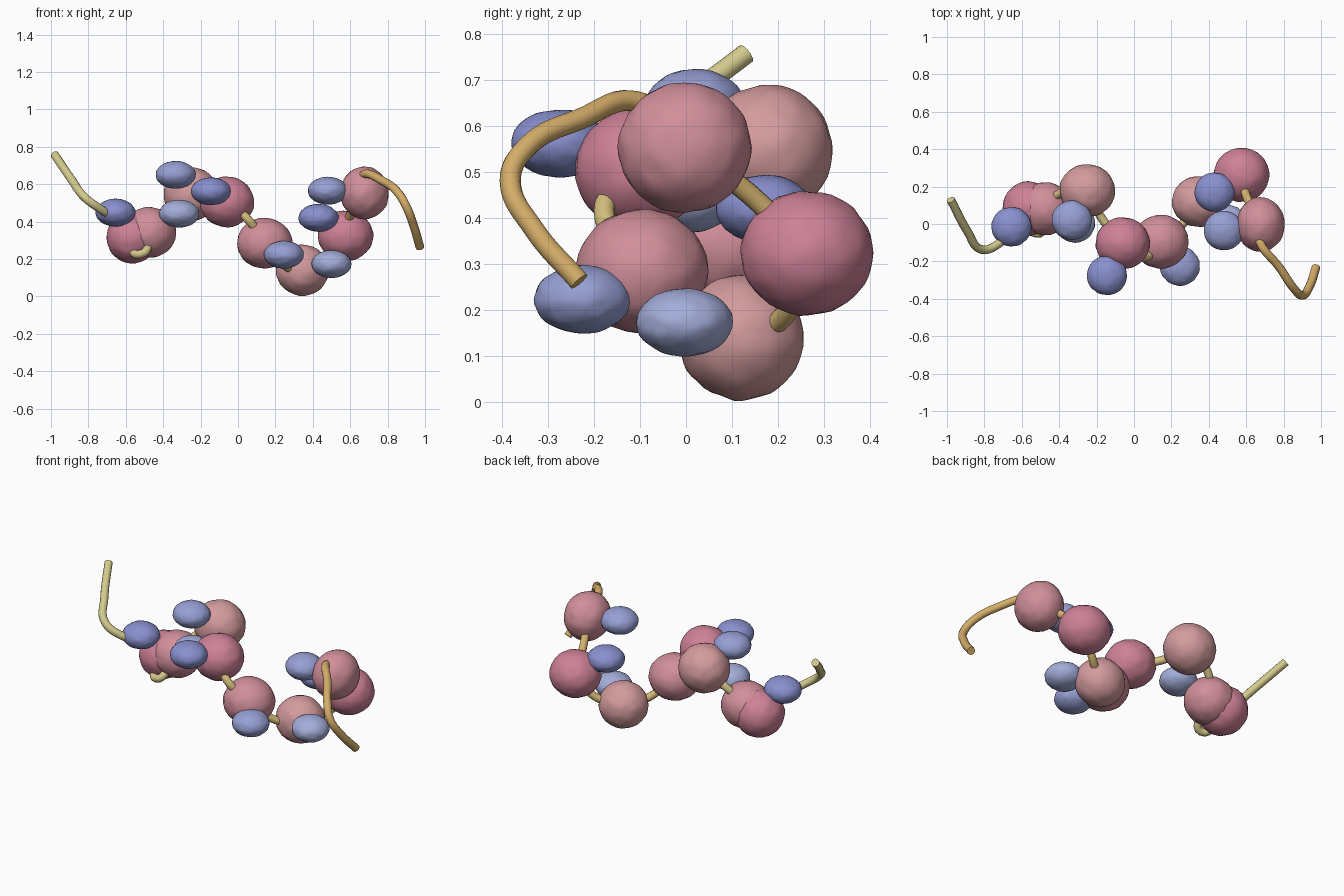
import bpy, bmesh
from mathutils import Vector, noise

if "Cube" in bpy.data.objects:
    bpy.data.objects.remove(bpy.data.objects["Cube"])


def material(name, rgb):
    m = bpy.data.materials.new(name)
    m.diffuse_color = (*rgb, 1)
    m.use_nodes = True
    m.node_tree.nodes["Principled BSDF"].inputs["Base Color"].default_value = m.diffuse_color
    return m


def mix(a, b, t):
    return tuple(p + (q - p) * t for p, q in zip(a, b))


def lumpy_ball(name, centre, radii, mat, seed):
    """Slightly bumpy ellipsoid."""
    bm = bmesh.new()
    bmesh.ops.create_icosphere(bm, subdivisions=4, radius=1)
    offset = Vector((seed * 7.3, seed * 3.1, seed * 1.7))
    for v in bm.verts:
        d = v.co.copy()
        r = 1 + 0.03 * noise.noise(d * 3.5 + offset)
        v.co = Vector(centre) + Vector([d[i] * r * radii[i] for i in range(3)])
    for f in bm.faces:
        f.smooth = True
    me = bpy.data.meshes.new(name)
    bm.to_mesh(me)
    bm.free()
    me.materials.append(mat)
    bpy.context.collection.objects.link(bpy.data.objects.new(name, me))


def strand(name, points, mat, radius=0.023):
    """Round smooth tube through the points."""
    cu = bpy.data.curves.new(name, 'CURVE')
    cu.dimensions = '3D'
    cu.bevel_depth = radius
    cu.bevel_resolution = 4
    cu.resolution_u = 8
    cu.use_fill_caps = True
    sp = cu.splines.new('BEZIER')
    sp.bezier_points.add(len(points) - 1)
    for bp, co in zip(sp.bezier_points, points):
        bp.co = co
        bp.handle_left_type = bp.handle_right_type = 'AUTO'
    cu.materials.append(mat)
    bpy.context.collection.objects.link(bpy.data.objects.new(name, cu))


# Large red beads: centre, radii
beads = [
    ((-.565, .083, .315), (.137, .145, .138)),
    ((-.475, .082, .342), (.145, .142, .135)),
    ((-.25, .178, .547), (.148, .141, .142)),
    ((-.06, -.103, .505), (.145, .138, .134)),
    ((.143, -.095, .284), (.148, .144, .135)),
    ((.345, .12, .14), (.142, .136, .136)),
    ((.575, .263, .324), (.148, .144, .135)),
    ((.677, -.003, .553), (.129, .145, .141)),
]
for i, (c, r) in enumerate(beads):
    rgb = mix((.62, .22, .31), (.66, .33, .34), i % 3 / 2)
    lumpy_ball(f"bead_{i + 1}", c, r, material(f"bead_red_{i + 1}", rgb), i + 1)

# Small flattened blue caps
caps = [(-.655, -.015, .448), (-.333, .02, .65), (-.315, .005, .442),
        (-.145, -.275, .562), (.245, -.225, .223), (.5, -.003, .173),
        (.43, .17, .42), (.48, -.035, .565)]
for i, c in enumerate(caps):
    rgb = mix((.25, .28, .62), (.37, .42, .70), i % 3 / 2)
    lumpy_ball(f"cap_{i + 1}", c, (.107, .105, .074), material(f"cap_blue_{i + 1}", rgb), i + 20)

# Thread: loose tail, short links between beads, loose tail
centres = [b[0] for b in beads]
mids = [(-.525, -.05, .225), (-.39, .165, .46), (-.165, .02, .51), (.05, -.178, .415),
        (.265, .005, .155), (.475, .215, .19), (.605, .14, .45)]
paths = [[(-.98, .13, .757), (-.89, -.04, .625), (-.82, -.135, .53), (-.73, -.11, .463),
          (-.65, -.015, .41), centres[0]]]
paths += [[a, m, b] for a, m, b in zip(centres, mids, centres[1:])]
paths += [[centres[7], (.67, -.09, .648), (.78, -.235, .613), (.855, -.345, .555),
           (.90, -.382, .48), (.94, -.33, .375), (.973, -.232, .262)]]
for i, p in enumerate(paths):
    rgb = mix((.66, .60, .27), (.66, .42, .14), i / (len(paths) - 1))
    strand(f"thread_{i + 1}", p, material(f"thread_gold_{i + 1}", rgb))
